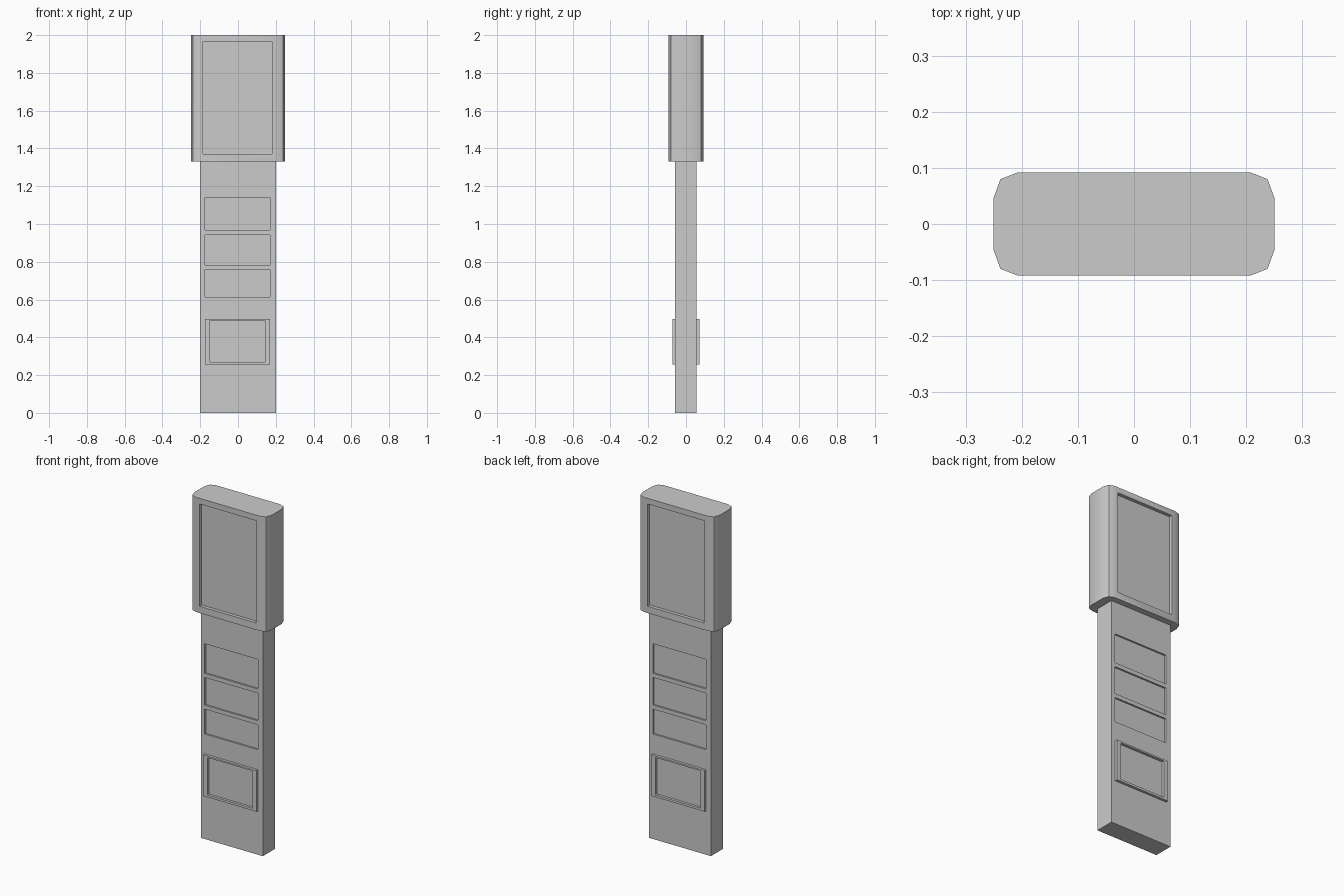
import bpy, bmesh, math

if "Cube" in bpy.data.objects:
    bpy.data.objects.remove(bpy.data.objects["Cube"])


def prism(name, profile, z0, z1):
    """Extrude an xy outline from z0 to z1."""
    bm = bmesh.new()
    face = bm.faces.new([bm.verts.new((x, y, z0)) for x, y in profile])
    top = bmesh.ops.extrude_face_region(bm, geom=[face])["geom"]
    for v in top:
        if isinstance(v, bmesh.types.BMVert):
            v.co.z = z1
    bmesh.ops.recalc_face_normals(bm, faces=bm.faces)
    mesh = bpy.data.meshes.new(name)
    bm.to_mesh(mesh)
    bm.free()
    obj = bpy.data.objects.new(name, mesh)
    bpy.context.collection.objects.link(obj)
    return obj


def box(name, x0, x1, y0, y1, z0, z1):
    return prism(name, [(x0, y0), (x1, y0), (x1, y1), (x0, y1)], z0, z1)


def recess(target, x0, x1, z0, z1, face_y, depth):
    """Cut a shallow rectangular pocket into the face at y = face_y."""
    s = math.copysign(1, face_y)
    ys = sorted((face_y - s * depth, face_y + s * 0.05))
    cutter = box("cutter", x0, x1, ys[0], ys[1], z0, z1)
    cutter.hide_render = True
    mod = target.modifiers.new("recess", "BOOLEAN")
    mod.operation, mod.solver, mod.object = "DIFFERENCE", "EXACT", cutter
    bpy.context.view_layer.objects.active = target
    bpy.ops.object.modifier_apply(modifier=mod.name)
    bpy.data.objects.remove(cutter, do_unlink=True)


# Sign head with rounded vertical corners
corner = [(0.25, 0.047), (0.238, 0.08), (0.207, 0.092)]
half = corner + [(-x, y) for x, y in reversed(corner)]
head = prism("sign_head", half + [(-x, -y) for x, y in half], 1.33, 2.0)

# Flat post
post = box("post", -0.2, 0.2, -0.057, 0.056, 0, 1.33)

# Both faces match, turned half a revolution about z
for side, s in (("front", 1), ("back", -1)):
    def span(a, b):
        return sorted((s * a, s * b))

    # Screen pocket in the head
    recess(head, *span(-0.185, 0.181), 1.37, 1.967, -s * 0.092, 0.02)

    # Three information panels in the post
    face_y = -0.057 if s == 1 else 0.056
    for z0, z1 in ((0.967, 1.14), (0.782, 0.943), (0.613, 0.758)):
        recess(post, *span(-0.175, 0.17), z0, z1, face_y, 0.01)

    # Raised lower display with its own pocket
    outer_y = face_y - s * 0.015
    ys = sorted((face_y + s * 0.01, outer_y))
    frame = box(side + "_display_frame", *span(-0.175, 0.17), *ys, 0.257, 0.497)
    recess(frame, *span(-0.148, 0.144), 0.27, 0.488, outer_y, 0.016)

# Smooth the rounded corners, keep the hard edges
bpy.ops.object.select_all(action="DESELECT")
head.select_set(True)
bpy.context.view_layer.objects.active = head
bpy.ops.object.shade_smooth_by_angle(angle=math.radians(30))
